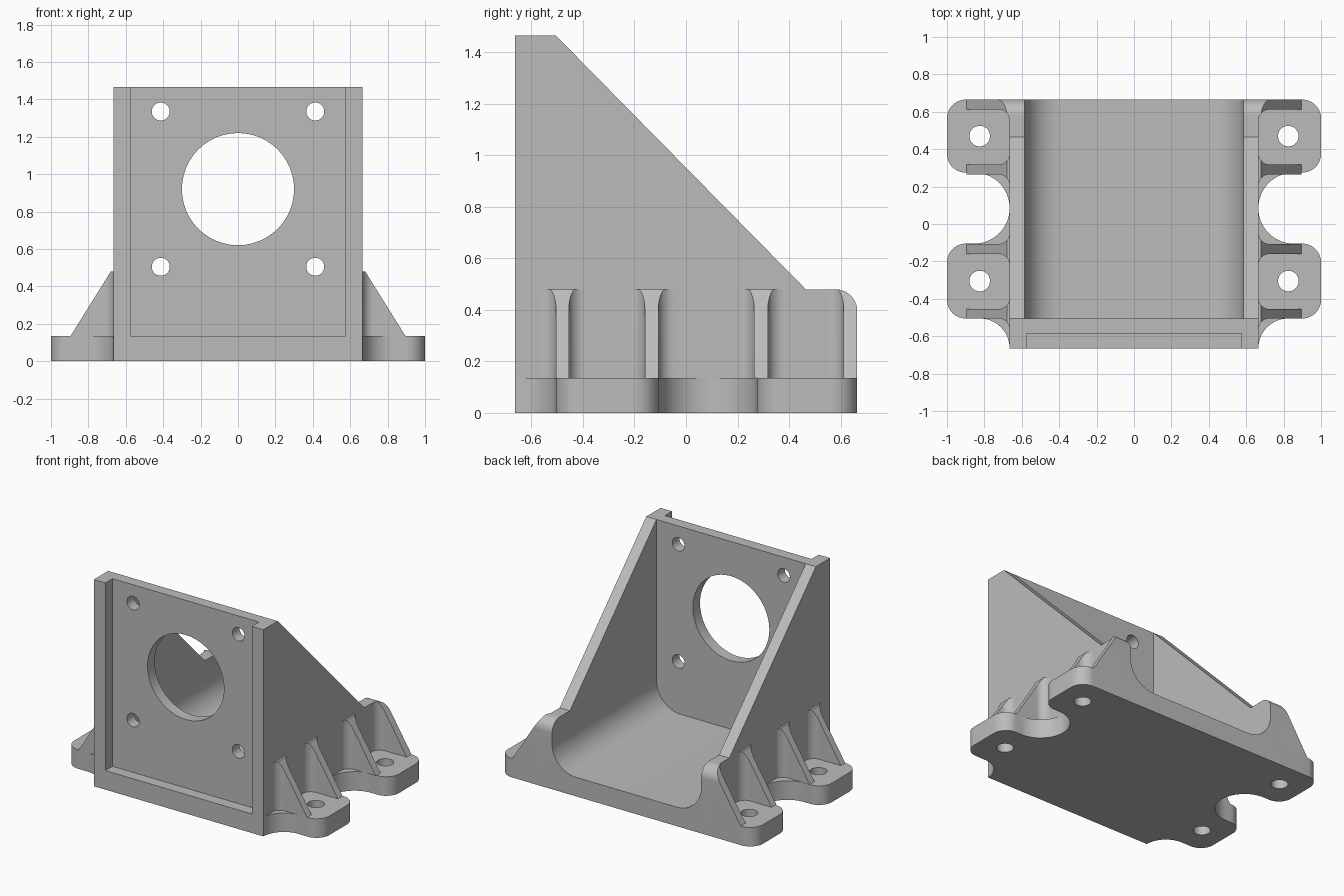
import bpy
import bmesh
from math import cos, sin, radians
from mathutils import Vector

if "Cube" in bpy.data.objects:
    bpy.data.objects.remove(bpy.data.objects["Cube"], do_unlink=True)

grey = bpy.data.materials.new("plain grey")
grey.use_nodes = True
grey.diffuse_color = (0.5, 0.5, 0.5, 1)
grey.node_tree.nodes["Principled BSDF"].inputs["Base Color"].default_value = (0.5, 0.5, 0.5, 1)

HALF = 0.665      # half width and half depth of the frame
FLOOR = 0.135     # thickness of floor and feet
SHELF = 0.48      # height of the ribs and the low end of the walls
PLATE_BACK = -0.505


def arc(cx, cy, r, start, end, n=16):
    """Points along an arc, angles in degrees."""
    steps = [radians(start + (end - start) * i / n) for i in range(n + 1)]
    return [(cx + r * cos(a), cy + r * sin(a)) for a in steps]


def extrude(name, points, axis, low, high):
    """Prism of a 2D outline: axis x takes (y, z), y takes (x, z), z takes (x, y)."""
    place = {"x": lambda a, b: (low, a, b),
             "y": lambda a, b: (a, low, b),
             "z": lambda a, b: (a, b, low)}[axis]
    shift = Vector([(high - low) * (axis == k) for k in "xyz"])
    bm = bmesh.new()
    face = bm.faces.new([bm.verts.new(place(a, b)) for a, b in points])
    grown = bmesh.ops.extrude_face_region(bm, geom=[face])["geom"]
    bmesh.ops.translate(bm, vec=shift, verts=[g for g in grown if isinstance(g, bmesh.types.BMVert)])
    bmesh.ops.recalc_face_normals(bm, faces=bm.faces)
    mesh = bpy.data.meshes.new(name)
    bm.to_mesh(mesh)
    bm.free()
    mesh.materials.append(grey)
    obj = bpy.data.objects.new(name, mesh)
    bpy.context.collection.objects.link(obj)
    return obj


def circle(x, y, r):
    return arc(x, y, r, 0, 360, 48)[:-1]


def boolean(obj, cutter, operation="DIFFERENCE"):
    """Apply a boolean and throw the cutter away."""
    mod = obj.modifiers.new("cut", "BOOLEAN")
    mod.operation = operation
    mod.solver = "EXACT"
    mod.object = cutter
    cutter.hide_render = True
    select(obj)
    bpy.ops.object.modifier_apply(modifier=mod.name)
    bpy.data.objects.remove(cutter, do_unlink=True)


def select(obj):
    bpy.ops.object.select_all(action="DESELECT")
    obj.select_set(True)
    bpy.context.view_layer.objects.active = obj


def finish(obj, mirror=False):
    select(obj)
    if mirror:
        mod = obj.modifiers.new("mirror", "MIRROR")
        mod.use_mirror_merge = False
        bpy.ops.object.modifier_apply(modifier=mod.name)
    bpy.ops.object.shade_smooth_by_angle(angle=radians(30))


# Side outline shared by the frame and the rear rib
side = [(-HALF, 0), (-HALF, 1.465), (PLATE_BACK, 1.465), (0.465, SHELF)]
side += arc(HALF - 0.085, SHELF - 0.085, 0.085, 90, 0) + [(HALF, 0)]

# Frame: one block with the rounded trough, front recess and holes cut away
frame = extrude("frame", side, "x", -HALF, HALF)
inner, r = 0.585, 0.19
trough = [(-inner, 2), *arc(r - inner, FLOOR + r, r, 180, 270),
          *arc(inner - r, FLOOR + r, r, 270, 360), (inner, 2)]
boolean(frame, extrude("trough_cutter", trough, "y", PLATE_BACK, 1))
recess = [(-0.575, FLOOR), (0.575, FLOOR), (0.575, 2), (-0.575, 2)]
boolean(frame, extrude("recess_cutter", recess, "y", -1, -0.585))
boolean(frame, extrude("bore_cutter", circle(0, 0.92, 0.30), "y", -0.8, -0.4))
for x in (-0.413, 0.413):
    for z in (0.505, 1.335):
        boolean(frame, extrude("screw_cutter", circle(x, z, 0.048), "y", -0.8, -0.4))
finish(frame)

# Mounting feet with scooped sides, one pair at the front and one at the rear
front_outline = (arc(0.825, -HALF, 0.16, 180, 90) + arc(0.9, -0.405, 0.1, 90 - 180, 0)
                 + arc(0.9, -0.205, 0.1, 0, 90) + arc(0.855, 0.085, 0.19, 270, 180))
rear_outline = (arc(0.855, 0.085, 0.19, 180, 90) + arc(0.9, 0.375, 0.1, -90, 0)
                + arc(0.9, HALF - 0.1, 0.1, 0, 90) + [(HALF, HALF)])
for name, outline, y in (("front_feet", front_outline, -0.305), ("rear_feet", rear_outline, 0.47)):
    foot = extrude(name, outline, "z", 0, FLOOR)
    boolean(foot, extrude("bolt_cutter", circle(0.825, y, 0.055), "z", -0.1, 0.3))
    finish(foot, mirror=True)

# Sloped ribs that flare into the wall
slope = [(HALF, FLOOR), (0.895, FLOOR), (0.68, SHELF), (HALF, SHELF)]
flare = 0.06
ribs = (("front_outer_ribs", PLATE_BACK, -0.455), ("front_inner_ribs", -0.16, -0.107),
        ("rear_inner_ribs", 0.265, 0.318), ("rear_outer_ribs", 0.612, HALF))
for name, y0, y1 in ribs:
    outline = arc(HALF + flare, y0 - flare, flare, 180, 90, 10) + [(1, y0), (1, y1)]
    if y1 == HALF:
        outline += [(HALF, y1)]
    else:
        outline += arc(HALF + flare, y1 + flare, flare, 270, 180, 10)
    rib = extrude(name, outline, "z", FLOOR, 0.6)
    boolean(rib, extrude("slope_cutter", slope, "y", -1, 1), "INTERSECT")
    if y1 == HALF:
        boolean(rib, extrude("side_cutter", side, "x", 0.5, 1.2), "INTERSECT")
    finish(rib, mirror=True)
